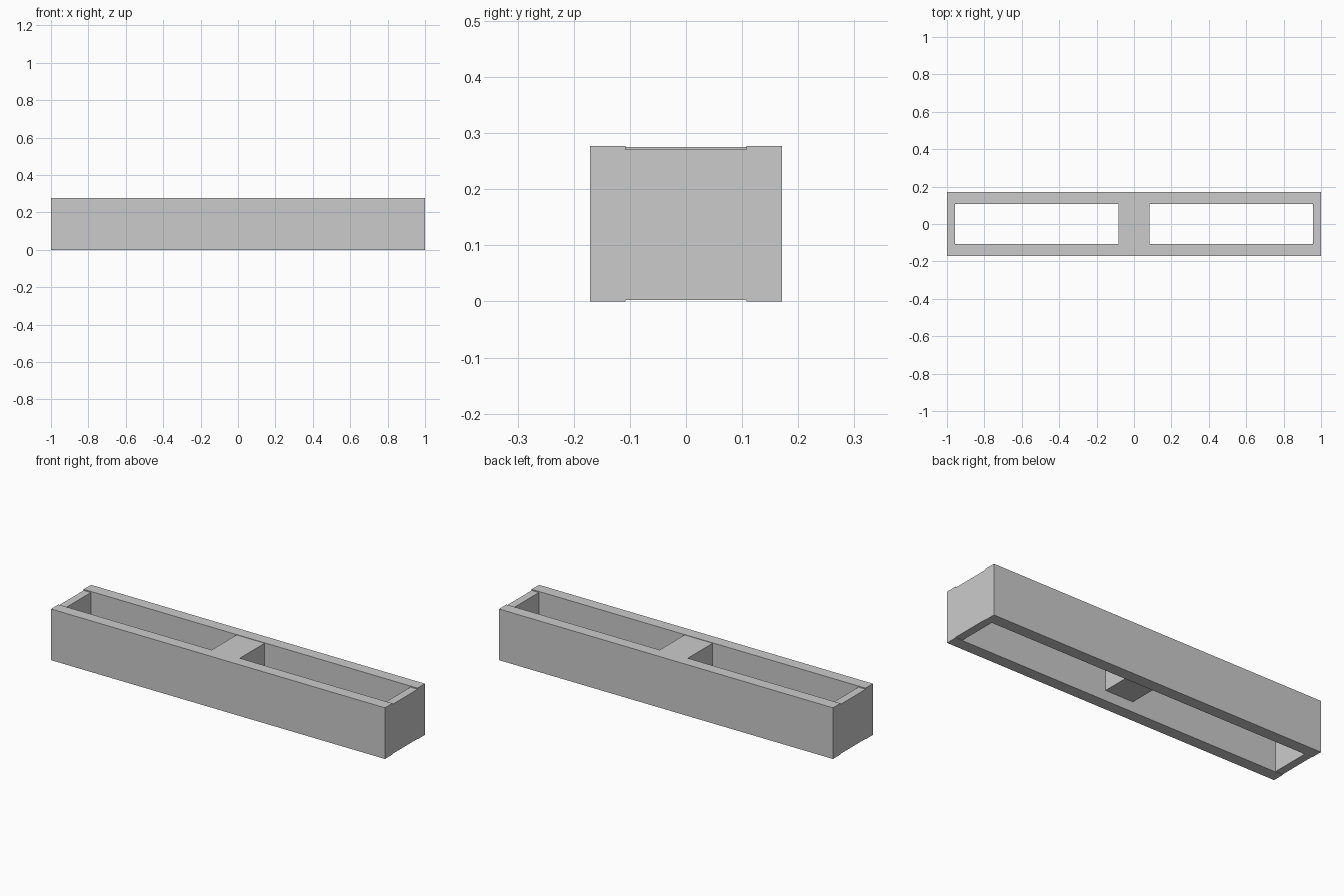
import bpy
import bmesh
from mathutils import Vector

if "Cube" in bpy.data.objects:
    bpy.data.objects.remove(bpy.data.objects["Cube"])


def box(name, x, y, z):
    """Flat-shaded box from (min, max) ranges."""
    lo, hi = Vector((x[0], y[0], z[0])), Vector((x[1], y[1], z[1]))
    bm = bmesh.new()
    bmesh.ops.create_cube(bm, size=1)
    for v in bm.verts:
        v.co = (lo + hi) / 2 + v.co * (hi - lo)
    mesh = bpy.data.meshes.new(name)
    bm.to_mesh(mesh)
    bm.free()
    obj = bpy.data.objects.new(name, mesh)
    bpy.context.collection.objects.link(obj)
    return obj


HALF_L, HALF_W, HEIGHT = 1.0, 0.171, 0.277
INNER_X, INNER_Y = 0.957, 0.108

# Long side rails
for side, s in (("front", -1), ("back", 1)):
    box(f"{side}_rail", (-HALF_L, HALF_L), sorted((s * INNER_Y, s * HALF_W)), (0, HEIGHT))

# End plates, set slightly below the rail tops and above the floor
for side, s in (("left", -1), ("right", 1)):
    box(f"{side}_end_plate", sorted((s * INNER_X, s * HALF_L)), (-INNER_Y, INNER_Y), (0.003, 0.271))

# Middle block, raised off the floor
box("middle_block", (-0.084, 0.084), (-INNER_Y, INNER_Y), (0.055, 0.275))
